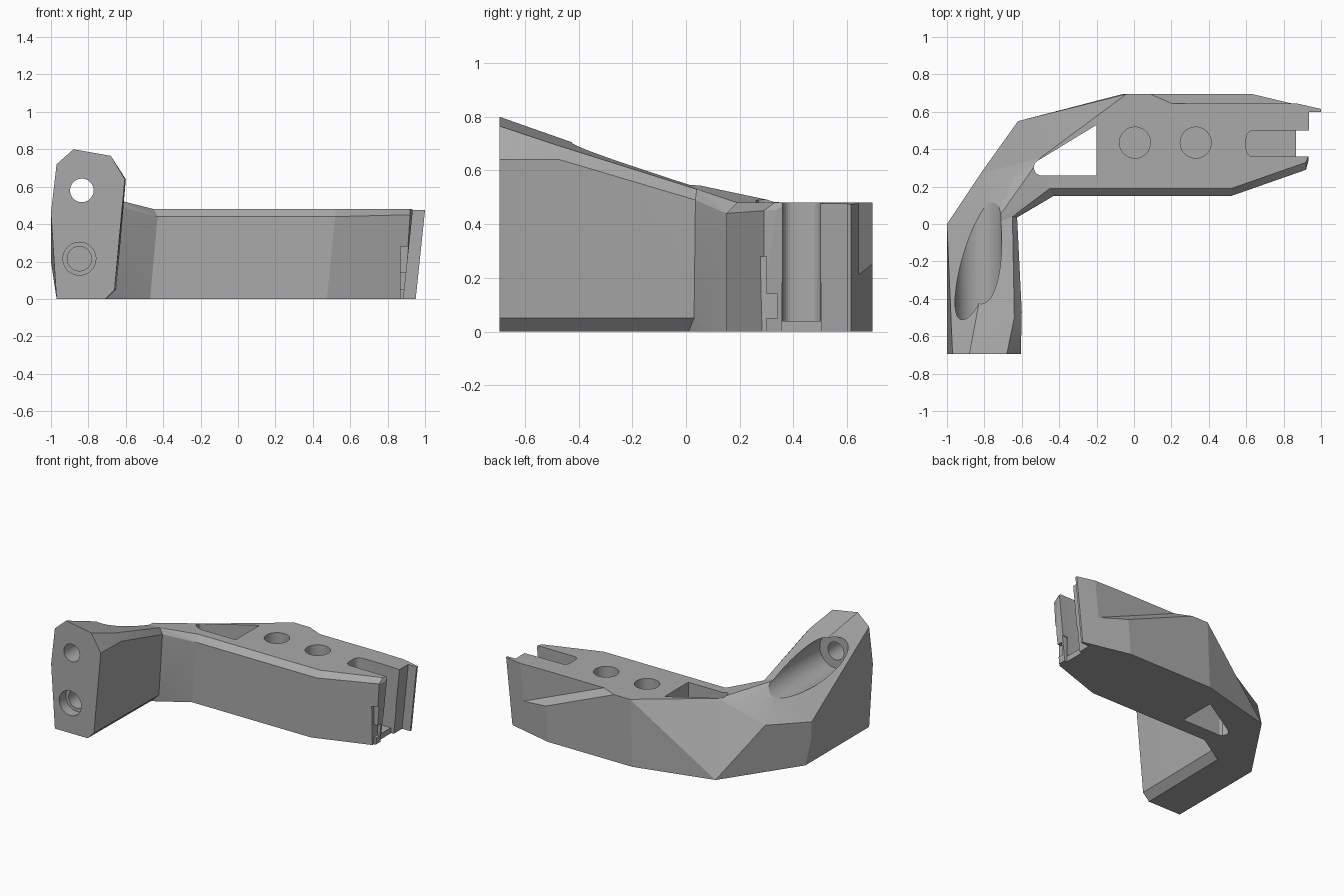
import bpy, bmesh, math
from mathutils import Matrix

if "Cube" in bpy.data.objects:
    bpy.data.objects.remove(bpy.data.objects["Cube"])

grey = bpy.data.materials.new("plain grey")
grey.diffuse_color = (0.40, 0.40, 0.40, 1)
grey.use_nodes = True
grey.node_tree.nodes["Principled BSDF"].inputs["Base Color"].default_value = grey.diffuse_color


def finish(name, bm):
    bmesh.ops.recalc_face_normals(bm, faces=bm.faces[:])
    me = bpy.data.meshes.new(name)
    bm.to_mesh(me)
    bm.free()
    me.materials.append(grey)
    ob = bpy.data.objects.new(name, me)
    bpy.context.collection.objects.link(ob)
    return ob


def hull(name, pts):
    bm = bmesh.new()
    for p in pts:
        bm.verts.new(p)
    bmesh.ops.convex_hull(bm, input=bm.verts[:])
    loose = [v for v in bm.verts if not v.link_faces]
    bmesh.ops.delete(bm, geom=loose, context='VERTS')
    bmesh.ops.dissolve_limit(bm, angle_limit=math.radians(0.5),
                             verts=bm.verts[:], edges=bm.edges[:])
    return finish(name, bm)


def box(name, x0, x1, y0, y1, z0, z1):
    return hull(name, [(x, y, z) for x in (x0, x1) for y in (y0, y1) for z in (z0, z1)])


def prism(name, outline, z0, z1):
    return hull(name, [(x, y, z) for x, y in outline for z in (z0, z1)])


def cylinder(name, centre, r, length, along_y=False):
    """Cylinder starting at centre and running along +z or +y."""
    bm = bmesh.new()
    m = Matrix.Translation(centre)
    if along_y:
        m = m @ Matrix.Rotation(-math.pi / 2, 4, 'X')
    m = m @ Matrix.Translation((0, 0, length / 2))
    bmesh.ops.create_cone(bm, cap_ends=True, segments=48, radius1=r, radius2=r,
                          depth=length, matrix=m)
    return finish(name, bm)


def combine(target, other, op):
    mod = target.modifiers.new(op, 'BOOLEAN')
    mod.operation, mod.solver, mod.object = op, 'EXACT', other
    bpy.context.view_layer.objects.active = target
    bpy.ops.object.modifier_apply(modifier=mod.name)
    bpy.data.objects.remove(other)


# Cross-sections shared by neighbouring parts
joint = [(-.97, .03, 0), (-1, 0, .2), (-1, 0, .31), (-.75, 0, .555),
         (-.65, .04, .53), (-.625, .035, .49), (-.65, .03, .05), (-.70, .01, 0)]
beam_start = [(-.62, .55, 0), (-.5, .354, .48), (-.45, .19, .48),
              (-.43, .15, .44), (-.47, .15, 0)]

# Arm with its tall front face
front = [(-.97, 0), (-1, .46), (-.97, .72), (-.88, .80), (-.68, .765),
         (-.605, .64), (-.66, .05), (-.71, 0)]
bracket = hull("angled_bracket", [(x, -.695, z) for x, z in front] + joint +
               [(-.6, -.47, .64), (-.64, -.5, .70), (-.83, -.42, .70)])

# Faceted elbow
elbow = hull("elbow", joint + beam_start + [(-.82, .27, .34), (-.64, .25, .48)])

# Beam running to the slotted end
beam = hull("beam", beam_start + [
    (-.06, .695, 0), (-.04, .695, .48), (.61, .695, 0), (.65, .695, .48),
    (.95, .615, 0), (1, .615, .475), (.95, .60, 0), (1, .60, .475),
    (.475, .15, 0), (.52, .15, .44), (.52, .19, .48),
    (.89, .29, 0), (.92, .29, .45), (.92, .33, .48)])
combine(bracket, elbow, 'UNION')
combine(bracket, beam, 'UNION')

# Slot with rounded inner corners
slot = [(1.2, .36), (1.2, .50)]
for cy, a0 in ((.46, 90), (.40, 180)):
    for i in range(7):
        a = math.radians(a0 + 15 * i)
        slot.append((.64 + .04 * math.cos(a), cy + .04 * math.sin(a)))

cutters = [
    # sloping end face beside the thin tip
    hull("end_cut", [(x, y, z) for y in (0, .60)
                     for x, z in ((.9475, .6), (1.2, .6), (.8746, -.1), (1.2, -.1))]),
    prism("slot_cut", slot, .04, .6),
    box("slot_mouth_cut", .865, 1.2, .355, .505, -.1, .18),
    # stepped prong
    box("prong_step_cut", .87, 1.2, .1, .30, -.1, .28),
    box("prong_notch_cut", .87, 1.2, .1, .34, .05, .14),
    # ramp on the back
    hull("ramp_cut", [(.2, .645, .48), (.87, .645, .2), (.87, .8, .053), (-.22, .8, .508),
                      (.2, .645, .6), (.87, .645, .6), (.87, .8, .6), (-.22, .8, .6)]),
    # triangular window
    prism("window_cut", [(-.20, .53), (-.52, .335), (-.533, .32), (-.535, .295),
                         (-.525, .27), (-.505, .26), (-.20, .26)], -.1, .7),
    # round pockets in the beam
    cylinder("pocket_cut_a", (.005, .435, .18), .083, .5),
    cylinder("pocket_cut_b", (.33, .435, .18), .083, .5),
    # upper through hole and its wide groove
    cylinder("upper_hole_cut", (-.835, -.8, .58), .063, .5, True),
    cylinder("groove_cut", (-.832, -.51, .58), .125, 1.0, True),
    # lower stepped hole
    cylinder("lower_hole_cut", (-.848, -.8, .215), .088, .18, True),
    cylinder("lower_bore_cut", (-.848, -.8, .215), .065, .4, True),
]
for c in cutters:
    combine(bracket, c, 'DIFFERENCE')

bpy.ops.object.select_all(action='DESELECT')
bracket.select_set(True)
bpy.context.view_layer.objects.active = bracket
bpy.ops.object.shade_smooth_by_angle(angle=math.radians(12))
